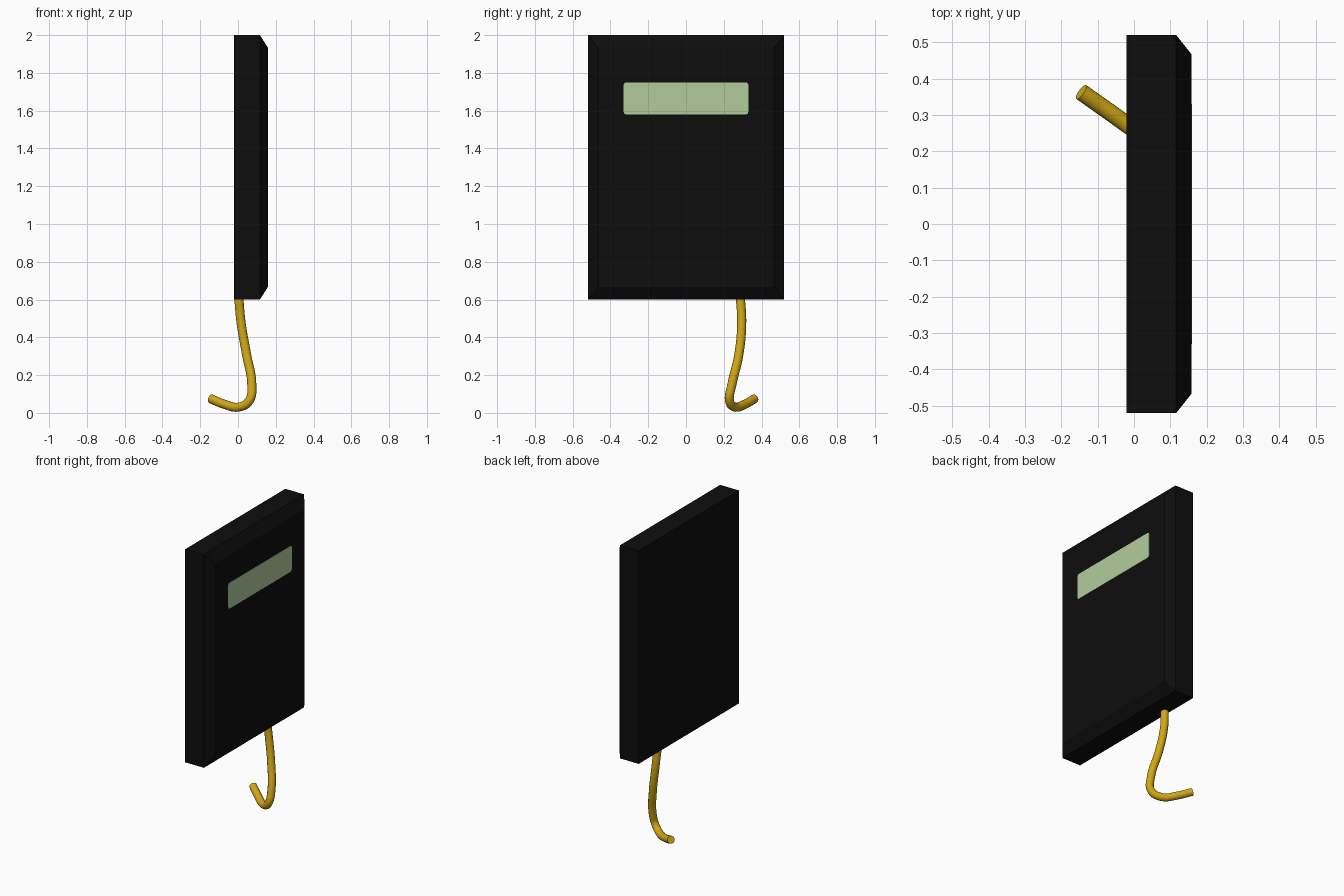
import bpy, bmesh, math

if "Cube" in bpy.data.objects:
    bpy.data.objects.remove(bpy.data.objects["Cube"])


def material(name, rgb):
    m = bpy.data.materials.new(name)
    m.diffuse_color = (*rgb, 1)
    m.use_nodes = True
    m.node_tree.nodes["Principled BSDF"].inputs["Base Color"].default_value = m.diffuse_color
    return m


black = material("black plastic", (0.004, 0.004, 0.004))
green = material("pale green display", (0.45, 0.60, 0.33))
gold = material("golden cable", (0.64, 0.39, 0.008))


def mesh_object(name, bm, mat):
    bmesh.ops.recalc_face_normals(bm, faces=bm.faces)
    me = bpy.data.meshes.new(name)
    bm.to_mesh(me)
    bm.free()
    me.materials.append(mat)
    ob = bpy.data.objects.new(name, me)
    bpy.context.collection.objects.link(ob)
    return ob


# Case: stacked rectangles along x, the last one smaller for the bevelled front
bm = bmesh.new()
rings = []
for x, half_y, half_z in ((-0.02, 0.52, 0.7), (0.116, 0.52, 0.7), (0.158, 0.467, 0.634)):
    rings.append([bm.verts.new((x, sy * half_y, 1.3 + sz * half_z))
                  for sy, sz in ((-1, -1), (1, -1), (1, 1), (-1, 1))])
for a, b in zip(rings, rings[1:]):
    for i in range(4):
        j = (i + 1) % 4
        bm.faces.new((a[i], a[j], b[j], b[i]))
bm.faces.new(rings[0])
bm.faces.new(rings[-1])
mesh_object("case", bm, black)

# Display: thin plate with small rounded corners on the +x face
bm = bmesh.new()
r, half_y, half_z = 0.014, 0.33, 0.085
outline = []
for k, (sy, sz) in enumerate(((1, 1), (-1, 1), (-1, -1), (1, -1))):
    for step in range(4):
        a = math.radians(90 * k + 30 * step)
        outline.append(bm.verts.new((0.156, sy * (half_y - r) + r * math.cos(a),
                                     1.665 + sz * (half_z - r) + r * math.sin(a))))
face = bm.faces.new(outline)
out = bmesh.ops.extrude_face_region(bm, geom=[face])
bmesh.ops.translate(bm, vec=(0.004, 0, 0),
                    verts=[v for v in out["geom"] if isinstance(v, bmesh.types.BMVert)])
mesh_object("display", bm, green)

# Cable: round tube along a smooth path, hanging from the case
path = [(0.004, 0.288, 0.61), (0.016, 0.295, 0.48), (0.045, 0.28, 0.31),
        (0.073, 0.243, 0.15), (0.06, 0.23, 0.065), (0.005, 0.258, 0.031),
        (-0.07, 0.31, 0.045), (-0.145, 0.363, 0.075)]
curve = bpy.data.curves.new("cable", "CURVE")
curve.dimensions = "3D"
curve.bevel_depth = 0.024
curve.bevel_resolution = 4
curve.resolution_u = 6
curve.use_fill_caps = True
spline = curve.splines.new("BEZIER")
spline.bezier_points.add(len(path) - 1)
for p, co in zip(spline.bezier_points, path):
    p.co = co
    p.handle_left_type = p.handle_right_type = "AUTO"
curve.materials.append(gold)
cable = bpy.data.objects.new("cable", curve)
bpy.context.collection.objects.link(cable)
bpy.context.view_layer.objects.active = cable
cable.select_set(True)
bpy.ops.object.convert(target="MESH")
bpy.ops.object.shade_smooth_by_angle(angle=math.radians(40))
